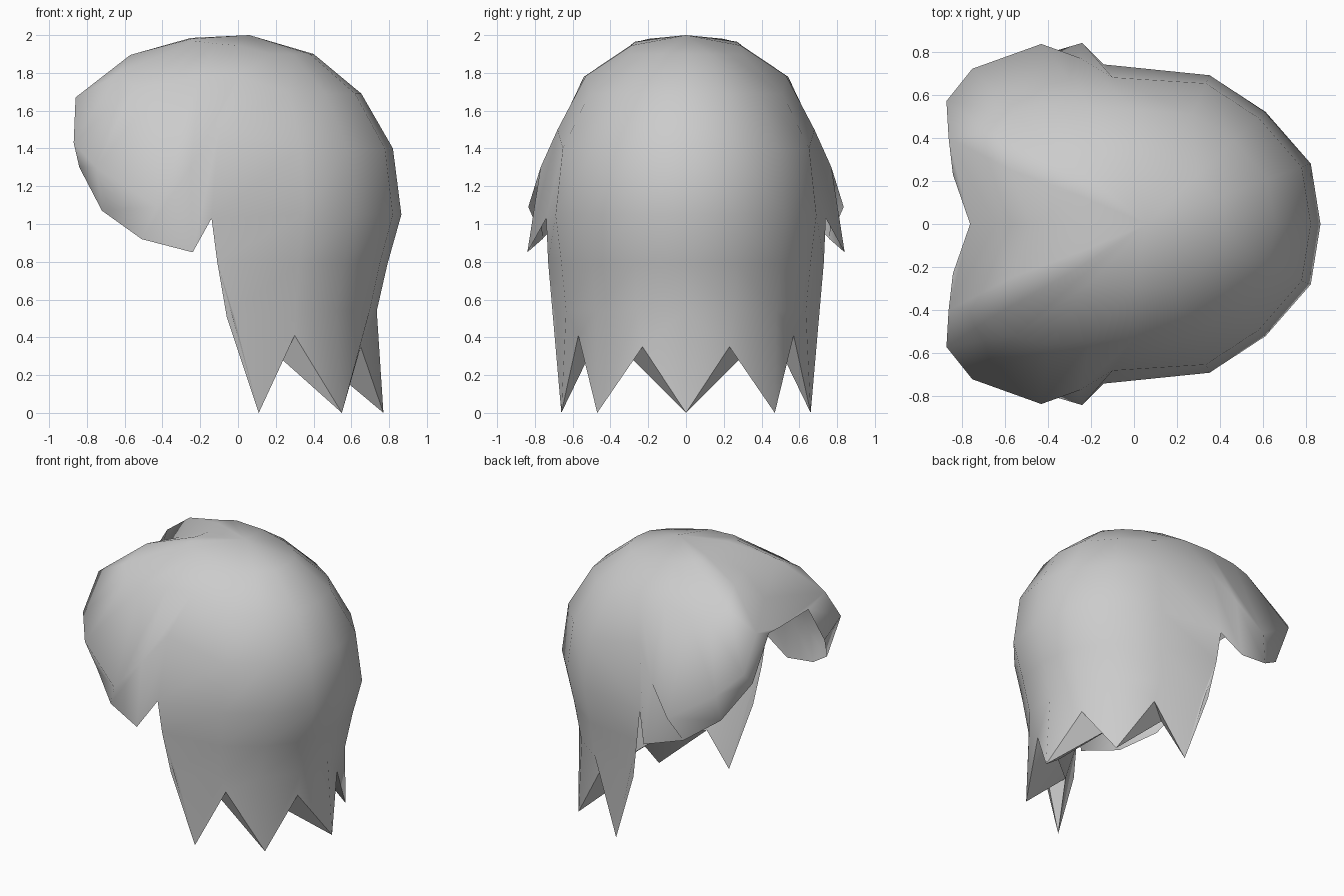
import bpy, math

if "Cube" in bpy.data.objects:
    bpy.data.objects.remove(bpy.data.objects["Cube"])

V = []


def add(p):
    V.append(p)
    return len(V) - 1


def make_object(name, verts, faces, angle):
    mesh = bpy.data.meshes.new(name)
    mesh.from_pydata(verts, [], faces)
    mesh.update()
    ob = bpy.data.objects.new(name, mesh)
    bpy.context.collection.objects.link(ob)
    # Half is modelled on +y and mirrored
    m = ob.modifiers.new("Mirror", "MIRROR")
    m.use_axis = (False, True, False)
    m.use_clip = True
    m.merge_threshold = 0.001
    bpy.ops.object.select_all(action="DESELECT")
    ob.select_set(True)
    bpy.context.view_layer.objects.active = ob
    bpy.ops.object.modifier_apply(modifier=m.name)
    bpy.ops.object.shade_smooth_by_angle(angle=math.radians(angle))
    return ob


# Back of the hair: plan outline scaled along a vertical profile
plan = [(.865, 0), (.82, .28), (.61, .52), (.35, .69)]
profile = [(1.9, .43), (1.69, .74), (1.4, .945), (1.05, 1), (.79, .91), (.54, .84)]
ends = [(.77, 0, 0), (.65, .23, .35), (.55, .47, 0), (.30, .57, .41)]
columns = []
for (px, py), end in zip(plan, ends):
    col = [(.05 + (px - .05) * s, py * (s if z > 1 else (s + 1) / 2), z)
           for z, s in profile]
    columns.append(col + [end])

# Side lock that ends the back hair
columns.append([(0, .29, 1.945), (0, .53, 1.785), (-.1, .68, 1.5), (-.14, .74, 1.03),
                (-.11, .73, .8), (-.06, .70, .51), (.11, .66, 0)])

# Swept fringe, from the side tip round to the centre parting
columns += [
    [(-.12, .28, 1.955), (-.20, .54, 1.78), (-.25, .77, 1.30), (-.24, .84, .85)],
    [(-.20, .27, 1.965), (-.40, .56, 1.74), (-.43, .835, 1.09), (-.51, .76, .92)],
    [(-.24, .24, 1.97), (-.55, .52, 1.73), (-.75, .72, 1.30), (-.72, .62, 1.07)],
    [(-.25, .20, 1.98), (-.64, .42, 1.79), (-.87, .57, 1.43), (-.84, .42, 1.30)],
    [(-.25, .13, 1.985), (-.57, .25, 1.895), (-.86, .40, 1.67), (-.84, .23, 1.60)],
    [(-.24, 0, 1.975), (-.48, 0, 1.87), (-.64, 0, 1.72), (-.76, 0, 1.53)],
]

crown = add((.06, 0, 2))
ids = [[add(p) for p in col] for col in columns]
faces = []
for a, b in zip(ids, ids[1:]):
    faces.append((crown, a[0], b[0]))
    for r in range(min(len(a), len(b)) - 1):
        faces.append((a[r], a[r + 1], b[r + 1], b[r]))
make_object("hair_shell", V, faces, 80)

# Inner sides of the spikes along the lower edge
tip3, notch2, tip2, notch1 = ends
tip1 = columns[4][-1]
in2, in1, mid = (.40, .31, .31), (.18, .50, .33), (.40, 0, .31)
up = [columns[i][4] for i in (0, 1, 3, 4)]
L = [tip3, notch2, tip2, notch1, tip1, in2, in1, mid] + up
lining = [(0, 5, 1), (2, 1, 5), (2, 6, 3), (4, 3, 6),
          (0, 7, 5), (2, 5, 6),
          (7, 8, 9, 5), (5, 9, 10, 6), (6, 10, 11, 4)]
make_object("spike_lining", L, lining, 40)
